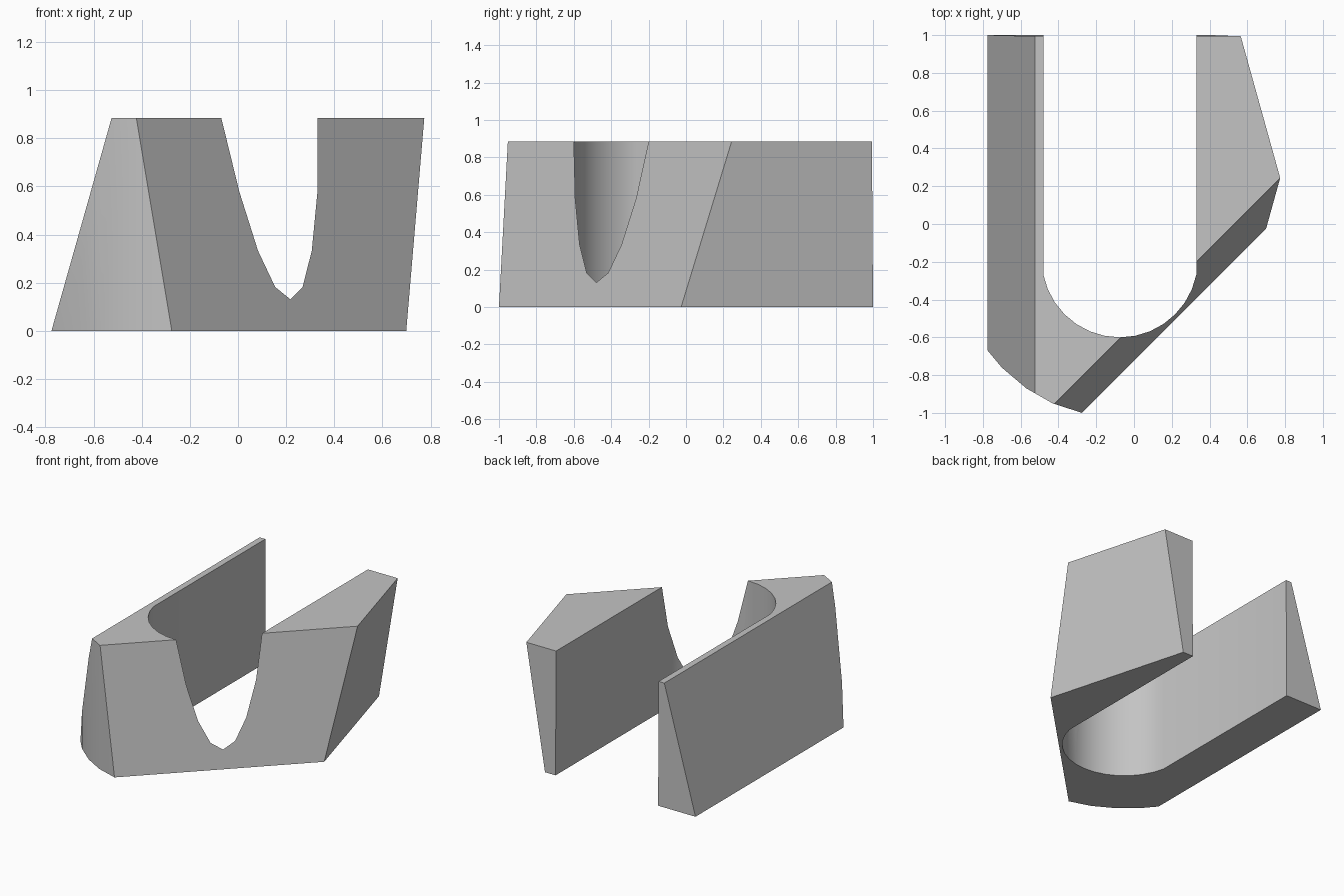
import bpy, bmesh
from math import sin, cos, radians
from mathutils import Vector

cube = bpy.data.objects.get("Cube")
if cube:
    bpy.data.objects.remove(cube, do_unlink=True)

H = 0.885

grey = bpy.data.materials.new("plain grey")
grey.use_nodes = True
grey.diffuse_color = (0.55, 0.55, 0.55, 1)
grey.node_tree.nodes["Principled BSDF"].inputs["Base Color"].default_value = (0.55, 0.55, 0.55, 1)


def prism(outline, z0, z1):
    """Upright prism over a flat outline."""
    bm = bmesh.new()
    base = bm.faces.new([bm.verts.new((x, y, z0)) for x, y in outline])
    top = bmesh.ops.extrude_face_region(bm, geom=[base], use_keep_orig=True)["geom"]
    verts = [v for v in top if isinstance(v, bmesh.types.BMVert)]
    bmesh.ops.translate(bm, verts=verts, vec=(0, 0, z1 - z0))
    bmesh.ops.recalc_face_normals(bm, faces=bm.faces)
    return bm


def slice_off(bm, a, b, c):
    """Cut away everything beyond the plane through a, b, c and cap it."""
    a, b, c = Vector(a), Vector(b), Vector(c)
    normal = (b - a).cross(c - a).normalized()
    if normal.dot(Vector((0, 0, H / 2)) - a) > 0:
        normal.negate()
    bmesh.ops.bisect_plane(bm, geom=bm.verts[:] + bm.edges[:] + bm.faces[:],
                           plane_co=a, plane_no=normal, clear_outer=True)
    bmesh.ops.holes_fill(bm, edges=[e for e in bm.edges if e.is_boundary], sides=0)
    bmesh.ops.recalc_face_normals(bm, faces=bm.faces)


def add_object(name, bm):
    mesh = bpy.data.meshes.new(name)
    bm.to_mesh(mesh)
    bm.free()
    obj = bpy.data.objects.new(name, mesh)
    mesh.materials.append(grey)
    bpy.context.collection.objects.link(obj)
    return obj


# Block with a rounded front left corner, trimmed by sloping planes
body = prism([(-0.85, -0.58), (-0.7, -0.76), (-0.57, -0.87), (-0.43, -0.95),
              (-0.275, -1.0), (-0.12, -1.05), (0.95, -1.05), (0.95, 1.1),
              (-0.85, 1.1)], 0, H)
slice_off(body, (-0.775, 0, 0), (-0.775, 1, 0), (-0.525, 0, H))        # leaning side
slice_off(body, (-0.275, -1.0, 0), (0.7, -0.025, 0), (0.775, 0.245, H))  # diagonal front
slice_off(body, (0.7, -0.03, 0), (0.775, 0.24, H), (0.565, 0.994, H))  # overhanging side
slice_off(body, (0, 1, 0), (1, 1, 0), (0, 0.994, H))                   # back
block = add_object("u_block", body)

# Round-ended slot, open at the back
arc = [radians(180 + 11.25 * i) for i in range(1, 16)]
outline = [(-0.075 + 0.413 * cos(t), -0.187 + 0.413 * sin(t)) for t in arc]
outline += [(outline[-1][0], 1.3), (outline[0][0], 1.3)]
cutter = add_object("slot_cutter", prism(outline, -0.3, H + 0.3))
cutter.hide_render = True

bpy.ops.object.select_all(action="DESELECT")
bpy.context.view_layer.objects.active = block
block.select_set(True)
cut = block.modifiers.new("slot", "BOOLEAN")
cut.operation = "DIFFERENCE"
cut.solver = "EXACT"
cut.object = cutter
bpy.ops.object.modifier_apply(modifier=cut.name)
bpy.data.objects.remove(cutter, do_unlink=True)

bpy.ops.object.shade_smooth_by_angle(angle=radians(25))
